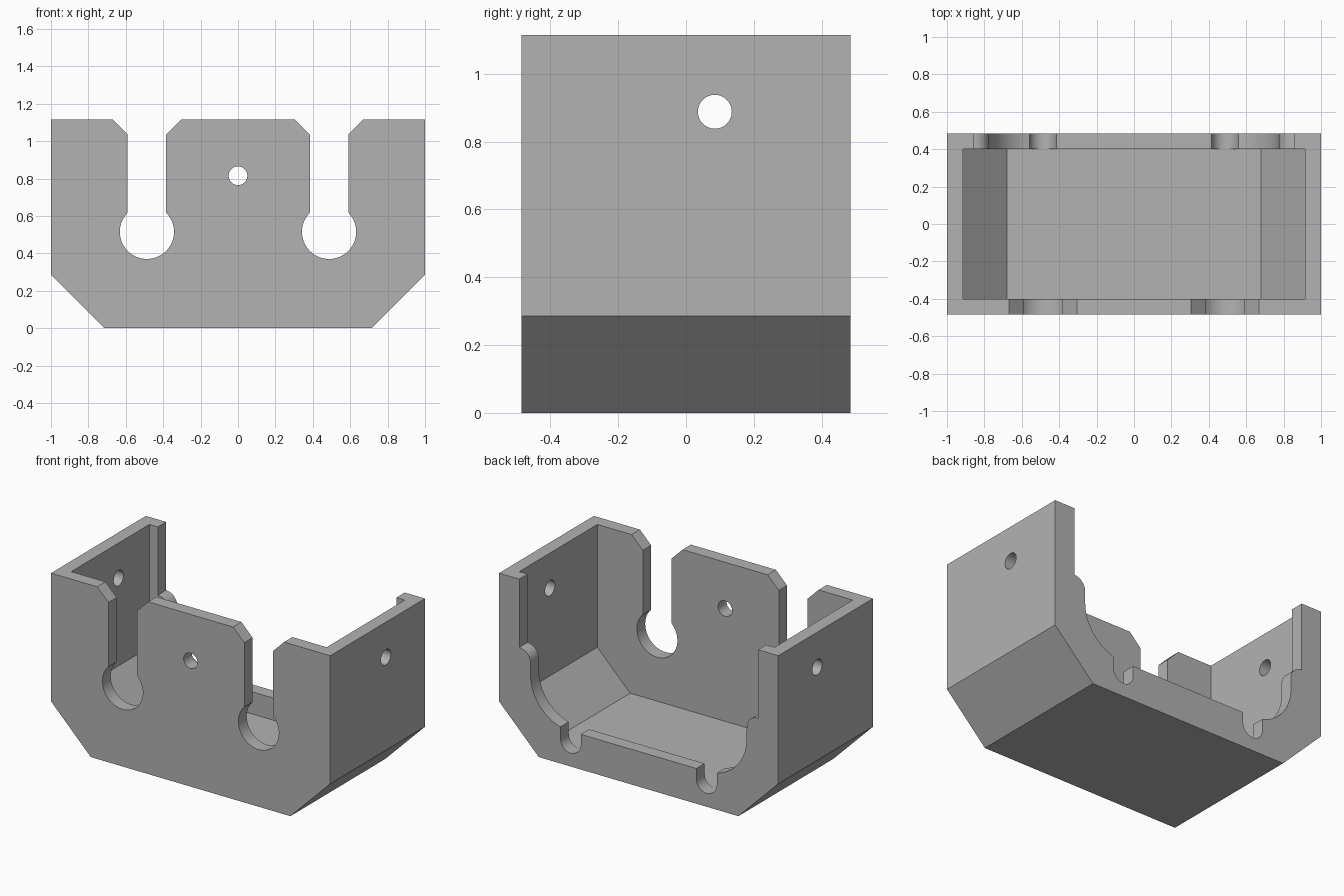
import bpy, bmesh
from math import sin, cos, radians, acos, asin, degrees
from mathutils import Vector

cube = bpy.data.objects.get("Cube")
if cube:
    bpy.data.objects.remove(cube)

HX, HY, TOP, WALL = 1.0, 0.485, 1.115, 0.085   # half sizes, height, wall thickness
SLOT_X, SLOT_Z = 0.487, 0.515                  # axis shared by front slots and rear arcs
OVER = 1.3                                     # cutter height above the rim

grey = bpy.data.materials.new("plain grey")
grey.use_nodes = True
grey.diffuse_color = (0.448, 0.448, 0.448, 1)
grey.node_tree.nodes["Principled BSDF"].inputs["Base Color"].default_value = grey.diffuse_color


def arc(cx, cz, r, start, end, n=24):
    angles = [radians(start + (end - start) * i / n) for i in range(n + 1)]
    return [(cx + r * cos(a), cz + r * sin(a)) for a in angles]


def mirrored(points):
    """Close a right-hand outline with its mirror image."""
    return points + [(-x, z) for x, z in reversed(points)]


def extrude(name, points, lo, hi, axis="Y"):
    """Extrude an upright outline along Y or X."""
    bm = bmesh.new()
    place = (lambda p: (p[0], lo, p[1])) if axis == "Y" else (lambda p: (lo, p[0], p[1]))
    face = bm.faces.new([bm.verts.new(place(p)) for p in points])
    side = bmesh.ops.extrude_face_region(bm, geom=[face])
    move = Vector((0, hi - lo, 0) if axis == "Y" else (hi - lo, 0, 0))
    bmesh.ops.translate(bm, vec=move, verts=[v for v in side["geom"] if isinstance(v, bmesh.types.BMVert)])
    bmesh.ops.recalc_face_normals(bm, faces=bm.faces)
    mesh = bpy.data.meshes.new(name)
    bm.to_mesh(mesh)
    bm.free()
    mesh.materials.append(grey)
    obj = bpy.data.objects.new(name, mesh)
    bpy.context.collection.objects.link(obj)
    return obj


# Outer body with bevelled lower corners
housing = extrude("housing", mirrored([(0.715, 0), (HX, 0.285), (HX, TOP)]), -HY, HY)

# Hollow inside, following the bevels
inner = HX - WALL
cutters = [extrude("cavity_cutter", mirrored([(0.68, WALL), (inner, 0.32), (inner, OVER)]),
                   WALL - HY, HY - WALL)]

# Keyhole slots with flared mouths in the front wall
neck, bulb = 0.1025, 0.145
a = degrees(acos(neck / bulb))
for sx in (-SLOT_X, SLOT_X):
    flare = neck + 0.08 + OVER - TOP
    outline = arc(sx, SLOT_Z, bulb, a, -180 - a, 48)
    outline += [(sx - neck, TOP - 0.08), (sx - flare, OVER), (sx + flare, OVER), (sx + neck, TOP - 0.08)]
    cutters.append(extrude("slot_cutter", outline, -0.6, -0.3))

# Wide rear opening: rounded shoulder, large arc, small U notch, flat ledge
big, notch = 0.287, 0.073
half = [(0.855, OVER)] + arc(0.855, 0.593, 0.08, 90, 180, 10)
half += arc(SLOT_X, SLOT_Z, big, 0, -degrees(acos(notch / big)))
half += arc(SLOT_X, 0.16, notch, 0, -180)
half += [(SLOT_X - notch, SLOT_Z - big)]
cutters.append(extrude("rear_cutter", mirrored(half), 0.3, 0.6))

# Screw holes in the front and both side walls
cutters.append(extrude("front_hole_cutter", arc(0, 0.815, 0.05, 0, 352.5, 47), -0.6, -0.3))
for lo in (-1.1, 0.8):
    cutters.append(extrude("side_hole_cutter", arc(0.085, 0.888, 0.05, 0, 352.5, 47), lo, lo + 0.3, "X"))

bpy.context.view_layer.objects.active = housing
for cutter in cutters:
    cut = housing.modifiers.new(cutter.name, "BOOLEAN")
    cut.operation, cut.solver, cut.object = "DIFFERENCE", "EXACT", cutter
    bpy.ops.object.modifier_apply(modifier=cut.name)
    bpy.data.objects.remove(cutter)

# Smooth the round cuts, keep the edges crisp
bpy.ops.object.select_all(action="DESELECT")
housing.select_set(True)
bpy.ops.object.shade_smooth_by_angle(angle=radians(25))
